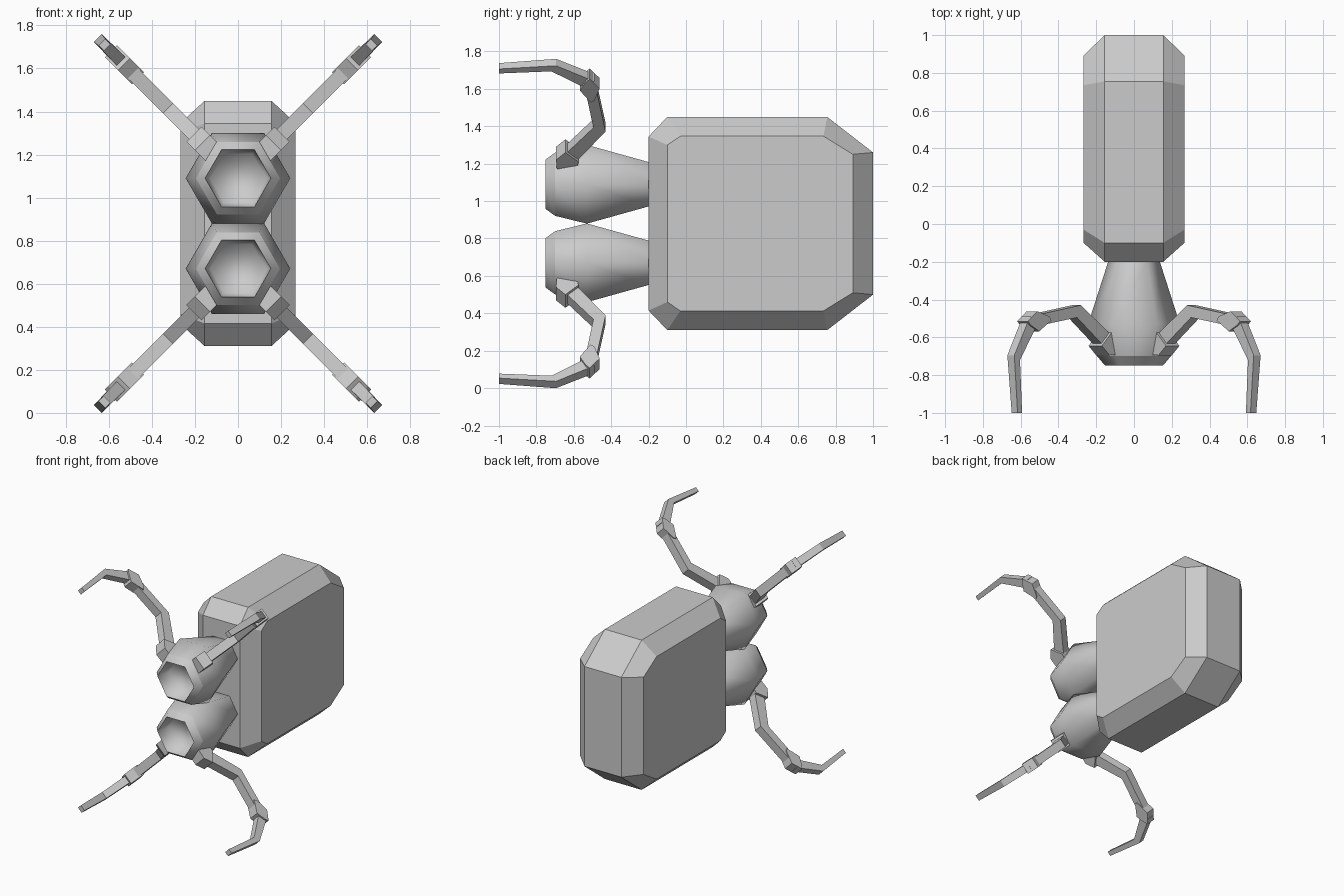
import bpy
import bmesh
import math
from mathutils import Vector

if "Cube" in bpy.data.objects:
    bpy.data.objects.remove(bpy.data.objects["Cube"])

grey = bpy.data.materials.new("plain_grey")
grey.use_nodes = True
grey.diffuse_color = (0.6, 0.6, 0.6, 1)
grey.node_tree.nodes["Principled BSDF"].inputs["Base Color"].default_value = (0.6, 0.6, 0.6, 1)

MID_Z = 0.88      # height the model is mirrored about
POD_RISE = 0.21   # pod axis above and below that height


def finish(name, bm):
    bmesh.ops.recalc_face_normals(bm, faces=bm.faces)
    mesh = bpy.data.meshes.new(name)
    bm.to_mesh(mesh)
    bm.free()
    mesh.materials.append(grey)
    obj = bpy.data.objects.new(name, mesh)
    bpy.context.collection.objects.link(obj)
    return obj


def loft(bm, rings, cap=True):
    """Skin closed rings of points, capping both ends."""
    loops = [[bm.verts.new(p) for p in ring] for ring in rings]
    for a, b in zip(loops, loops[1:]):
        for i in range(len(a)):
            j = (i + 1) % len(a)
            bm.faces.new((a[i], a[j], b[j], b[i]))
    if cap:
        bm.faces.new(loops[0])
        bm.faces.new(loops[-1])


# Chamfered body: small octagonal sides around a larger octagonal band
half_outer = [(-0.2, 0.465), (-0.1, 0.57), (0.755, 0.57), (1.0, 0.38)]
half_inner = [(-0.1, 0.42), (-0.03, 0.467), (0.735, 0.467), (0.892, 0.37)]


def octagon(half, x):
    top = [(x, y, MID_Z + h) for y, h in half]
    bottom = [(x, y, MID_Z - h) for y, h in reversed(half)]
    return top + bottom


bm = bmesh.new()
loft(bm, [octagon(half_inner, -0.267), octagon(half_outer, -0.155),
          octagon(half_outer, 0.155), octagon(half_inner, 0.267)])
finish("body", bm)


# Hexagonal pods with a hollow front
pod_profile = [(-0.18, 0.13), (-0.2, 0.137), (-0.53, 0.243), (-0.7, 0.195),
               (-0.75, 0.153), (-0.64, 0.13)]


def make_pod(name, z):
    bm = bmesh.new()
    rings = [[(r * math.cos(i * math.pi / 3), y, z + r * math.sin(i * math.pi / 3))
              for i in range(6)] for y, r in pod_profile]
    loft(bm, rings)
    for face in bm.faces:
        face.smooth = True
    # Keep the bevel edge and the front rim crisp
    for edge in bm.edges:
        ys = [v.co.y for v in edge.verts]
        if abs(ys[0] - ys[1]) < 1e-4 and ys[0] < -0.69:
            edge.smooth = False
    finish(name, bm)


make_pod("upper_pod", MID_Z + POD_RISE)
make_pod("lower_pod", MID_Z - POD_RISE)


# Legs: flat outlines in a diagonal plane, given as (outward, y), then thickened
def leg_part(name, sx, sz, sections, half_widths):
    """Loft rectangles between paired outer and inner outline points."""
    across = Vector((sx, 0, -sz)) / math.sqrt(2)

    def place(point):
        return Vector((sx * point[0], point[1], MID_Z + sz * (POD_RISE + point[0])))

    rings = []
    for (outer, inner), w in zip(sections, half_widths):
        o, i = place(outer), place(inner)
        rings.append([o + across * w, o - across * w, i - across * w, i + across * w])
    bm = bmesh.new()
    loft(bm, rings)
    finish(name, bm)


socket = [((0.12, -0.58), (0.11, -0.69)), ((0.155, -0.575), (0.165, -0.695)),
          ((0.165, -0.59), (0.205, -0.645))]
arm = [((0.13, -0.6), (0.17, -0.66)), ((0.305, -0.43), (0.325, -0.495)),
       ((0.53, -0.48), (0.51, -0.535))]
knee = [((0.475, -0.49), (0.465, -0.51)), ((0.54, -0.462), (0.53, -0.568)),
        ((0.59, -0.515), (0.575, -0.535))]
claw = [((0.57, -0.49), (0.53, -0.53)), ((0.652, -0.695), (0.622, -0.72)),
        ((0.632, -1.0), (0.608, -1.0))]

for side, sx in (("left", 1), ("right", -1)):
    for level, sz in (("upper", 1), ("lower", -1)):
        tag = f"{level}_{side}_"
        leg_part(tag + "socket", sx, sz, socket, (0.05, 0.05, 0.05))
        leg_part(tag + "arm", sx, sz, arm, (0.033, 0.033, 0.033))
        leg_part(tag + "knee", sx, sz, knee, (0.04, 0.04, 0.04))
        leg_part(tag + "claw", sx, sz, claw, (0.028, 0.026, 0.022))
